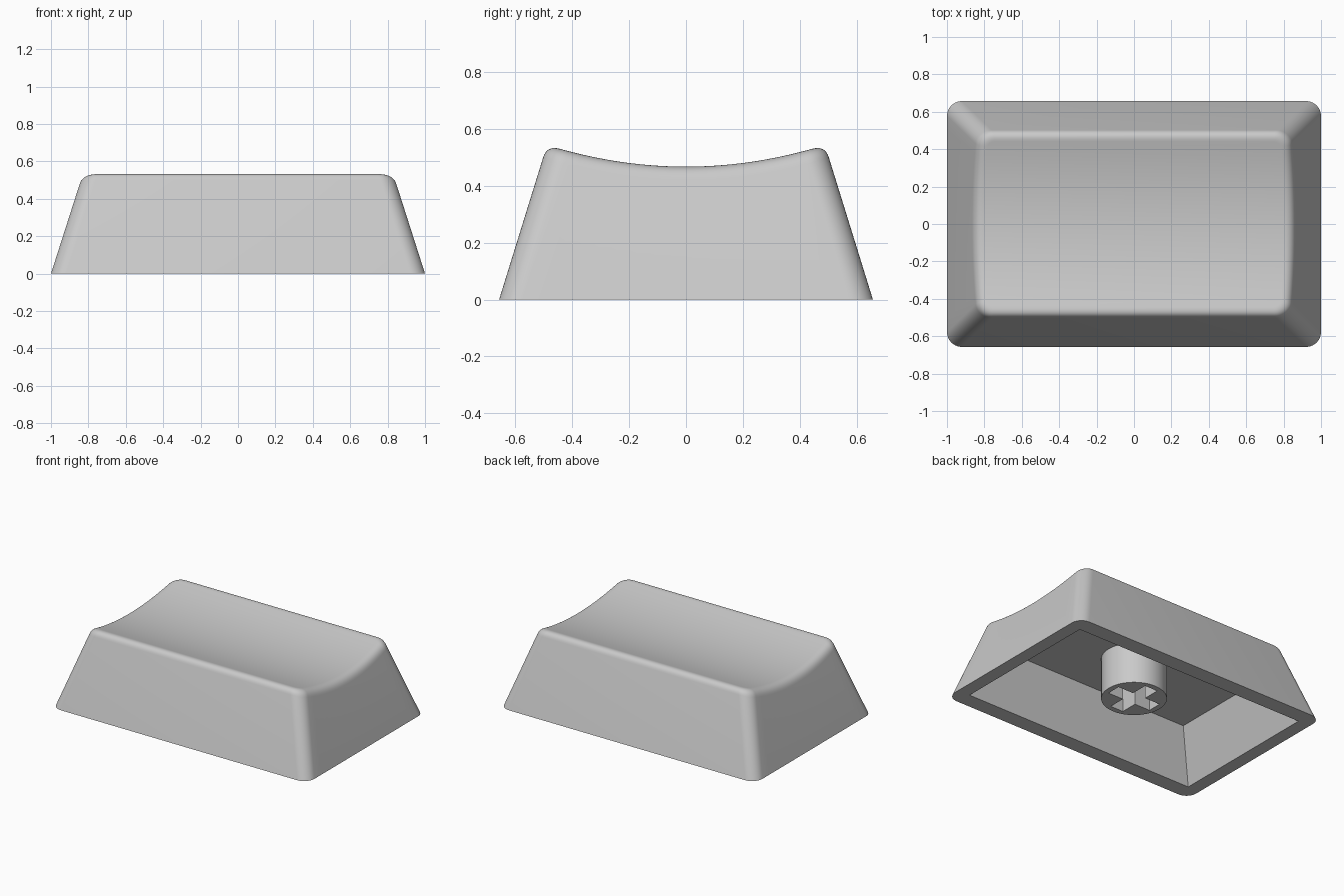
import bpy, bmesh, math

if "Cube" in bpy.data.objects:
    bpy.data.objects.remove(bpy.data.objects["Cube"])

ARC, SIDE = 10, 16          # corner and side divisions
HX, HY, R = 1.0, 0.657, 0.08
SLOPE_X, SLOPE_Y = 0.32, 0.31
FILLET = 0.048
CEILING = 0.358

grey = bpy.data.materials.new("warm_grey_plastic")
grey.diffuse_color = (0.59, 0.59, 0.59, 1)
grey.use_nodes = True
grey.node_tree.nodes["Principled BSDF"].inputs["Base Color"].default_value = grey.diffuse_color


def half_outline(hx, hy, r):
    """Right half of a rounded rectangle, from front to back."""
    lower = []
    for i in range(ARC + 1):
        a = -math.pi / 2 + math.pi / 2 * i / ARC
        lower.append((hx - r + r * math.cos(a), -hy + r + r * math.sin(a)))
    s = hy - r
    side = [(hx, -s + 2 * s * i / SIDE) for i in range(1, SIDE)]
    return lower + side + [(x, -y) for x, y in reversed(lower)]


def flat_ring(hx, hy, r, z):
    return [(x, y, z) for x, y in half_outline(hx, hy, r)]


def scoop(y):
    return 0.467 + y * y / 3.13


COUNT = len(half_outline(HX, HY, R))


def skin_point(k, drop, inset):
    """Point on the tapered wall at a drop below the scoop, moved inward by inset."""
    z = 0.5
    for _ in range(12):
        x, y = half_outline(HX - SLOPE_X * z, HY - SLOPE_Y * z, R)[k]
        z = scoop(y) - drop
    if inset:
        x, y = half_outline(HX - SLOPE_X * z - inset, HY - SLOPE_Y * z - inset, R - inset)[k]
        z = scoop(y)
    return x, y, z


# Rings run from the cavity ceiling, round the bottom rim, up to the scooped top
rings = [flat_ring(0.782, 0.445, 0, CEILING), flat_ring(0.907, 0.545, 0, 0),
         flat_ring(HX, HY, R, 0)]
wall = [skin_point(k, FILLET, 0) for k in range(COUNT)]
edge = [skin_point(k, 0, 0) for k in range(COUNT)]
top = [skin_point(k, 0, FILLET) for k in range(COUNT)]
for j in range(9):
    t = j / 8
    rings.append([tuple((1 - t) ** 2 * a + 2 * t * (1 - t) * b + t * t * c
                        for a, b, c in zip(*p)) for p in zip(wall, edge, top)])


def finish(bm, name):
    mesh = bpy.data.meshes.new(name)
    bm.to_mesh(mesh)
    bm.free()
    obj = bpy.data.objects.new(name, mesh)
    bpy.context.collection.objects.link(obj)
    mesh.materials.append(grey)
    return obj


def smooth(obj, degrees):
    bpy.ops.object.select_all(action='DESELECT')
    obj.select_set(True)
    bpy.context.view_layer.objects.active = obj
    bpy.ops.object.shade_smooth_by_angle(angle=math.radians(degrees))


# Hollow cap shell
bm = bmesh.new()
loops = []
for ring in rings:
    full = ring + [(-x, y, z) for x, y, z in reversed(ring)]
    loops.append([bm.verts.new(p) for p in full])
n = 2 * COUNT
for a, b in zip(loops, loops[1:]):
    for i in range(n):
        bm.faces.new((a[i], a[(i + 1) % n], b[(i + 1) % n], b[i]))
for loop in (loops[0], loops[-1]):       # strips across ceiling and top
    for k in range(COUNT - 1):
        bm.faces.new((loop[k], loop[k + 1], loop[n - 2 - k], loop[n - 1 - k]))
bmesh.ops.remove_doubles(bm, verts=bm.verts, dist=1e-5)
bmesh.ops.recalc_face_normals(bm, faces=bm.faces)
smooth(finish(bm, "cap_shell"), 30)

# Cross-shaped socket cutter
bm = bmesh.new()
L, W = 0.17, 0.05
quarter = [(L, -W), (L, W), (W, W)]
cross = []
for q in range(4):
    c, s = round(math.cos(q * math.pi / 2)), round(math.sin(q * math.pi / 2))
    cross += [(x * c - y * s, x * s + y * c, 0) for x, y in quarter]
face = bm.faces.new([bm.verts.new(p) for p in cross])
grown = bmesh.ops.extrude_face_region(bm, geom=[face])["geom"]
bmesh.ops.translate(bm, vec=(0, 0, CEILING - 0.01),
                    verts=[v for v in grown if isinstance(v, bmesh.types.BMVert)])
bmesh.ops.recalc_face_normals(bm, faces=bm.faces)
cutter = finish(bm, "socket_cutter")
cutter.hide_render = True
cutter.hide_set(True)

# Round mounting stem under the ceiling
bm = bmesh.new()
bottom = 0.07
height = CEILING + 0.005 - bottom
bmesh.ops.create_cone(bm, cap_ends=True, segments=48, radius1=0.209, radius2=0.209,
                      depth=height)
bmesh.ops.translate(bm, verts=bm.verts, vec=(0, 0, bottom + height / 2))
stem = finish(bm, "stem")
cut = stem.modifiers.new("socket", 'BOOLEAN')
cut.operation = 'DIFFERENCE'
cut.solver = 'EXACT'
cut.object = cutter
bpy.context.view_layer.objects.active = stem
stem.select_set(True)
bpy.ops.object.modifier_apply(modifier="socket")
smooth(stem, 30)
